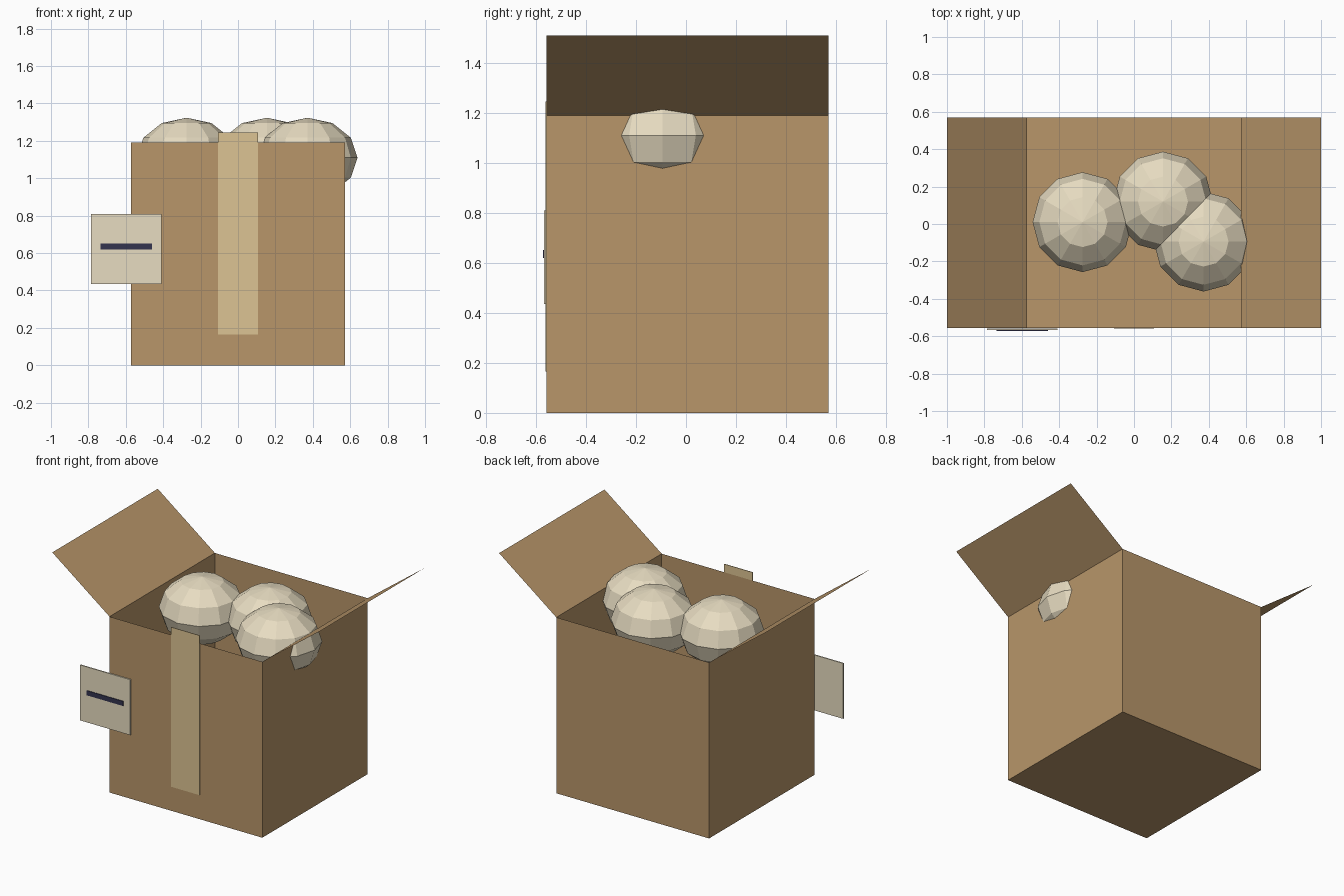
import bpy, bmesh
from mathutils import Matrix, Vector

default = bpy.data.objects.get("Cube")
if default:
    bpy.data.objects.remove(default, do_unlink=True)


def material(name, rgb):
    def linear(c):
        c /= 255
        return c / 12.92 if c <= 0.04045 else ((c + 0.055) / 1.055) ** 2.4
    color = [linear(c) for c in rgb] + [1.0]
    m = bpy.data.materials.new(name)
    m.use_nodes = True
    m.diffuse_color = color
    m.node_tree.nodes["Principled BSDF"].inputs["Base Color"].default_value = color
    return m


cardboard = material("cardboard brown", (184, 150, 106))
cream = material("cream", (231, 220, 193))
tape_tan = material("tape tan", (220, 196, 147))
ink = material("dark ink", (51, 51, 78))


def finish(name, bm, mat):
    mesh = bpy.data.meshes.new(name)
    bm.to_mesh(mesh)
    bm.free()
    mesh.materials.append(mat)
    obj = bpy.data.objects.new(name, mesh)
    bpy.context.collection.objects.link(obj)
    return obj


def block(low, high):
    low, high = Vector(low), Vector(high)
    bm = bmesh.new()
    bmesh.ops.create_cube(bm, size=1, matrix=Matrix.LocRotScale(
        (low + high) / 2, None, high - low))
    return bm


# Open box: thin sheet walls and floor, with the two side flaps folded out
HALF, FRONT, BACK, RIM = 0.572, -0.557, 0.57, 1.19
bm = block((-HALF, FRONT, 0), (HALF, BACK, RIM))
lid = [f for f in bm.faces if f.normal.z > 0.9]
bmesh.ops.delete(bm, geom=lid, context='FACES_ONLY')
for side in (-1, 1):
    edge = [e for e in bm.edges
            if all(v.co.z > 1 and v.co.x * side > 0 for v in e.verts)]
    grown = bmesh.ops.extrude_edge_only(bm, edges=edge)["geom"]
    for v in grown:
        if isinstance(v, bmesh.types.BMVert):
            v.co.x = side
            v.co.z = 1.51
finish("box_with_flaps", bm, cardboard)

# Faceted, slightly flattened balls inside the box
for i, (x, y) in enumerate([(-0.275, 0.01), (0.155, 0.12), (0.372, -0.094)], 1):
    bm = bmesh.new()
    bmesh.ops.create_uvsphere(bm, u_segments=12, v_segments=6, radius=0.267)
    bmesh.ops.scale(bm, vec=(1, 1, 0.8), verts=bm.verts)
    ball = finish(f"ball_{i}", bm, cream)
    ball.location = (x, y, 1.11)

# Tape strip, label and its dark stroke on the front
finish("tape_strip", block((-0.108, -0.562, 0.165), (0.106, -0.558, 1.245)), tape_tan)
finish("label", block((-0.785, -0.567, 0.435), (-0.41, -0.559, 0.81)), cream)
finish("label_stroke", block((-0.735, -0.571, 0.62), (-0.46, -0.566, 0.652)), ink)
